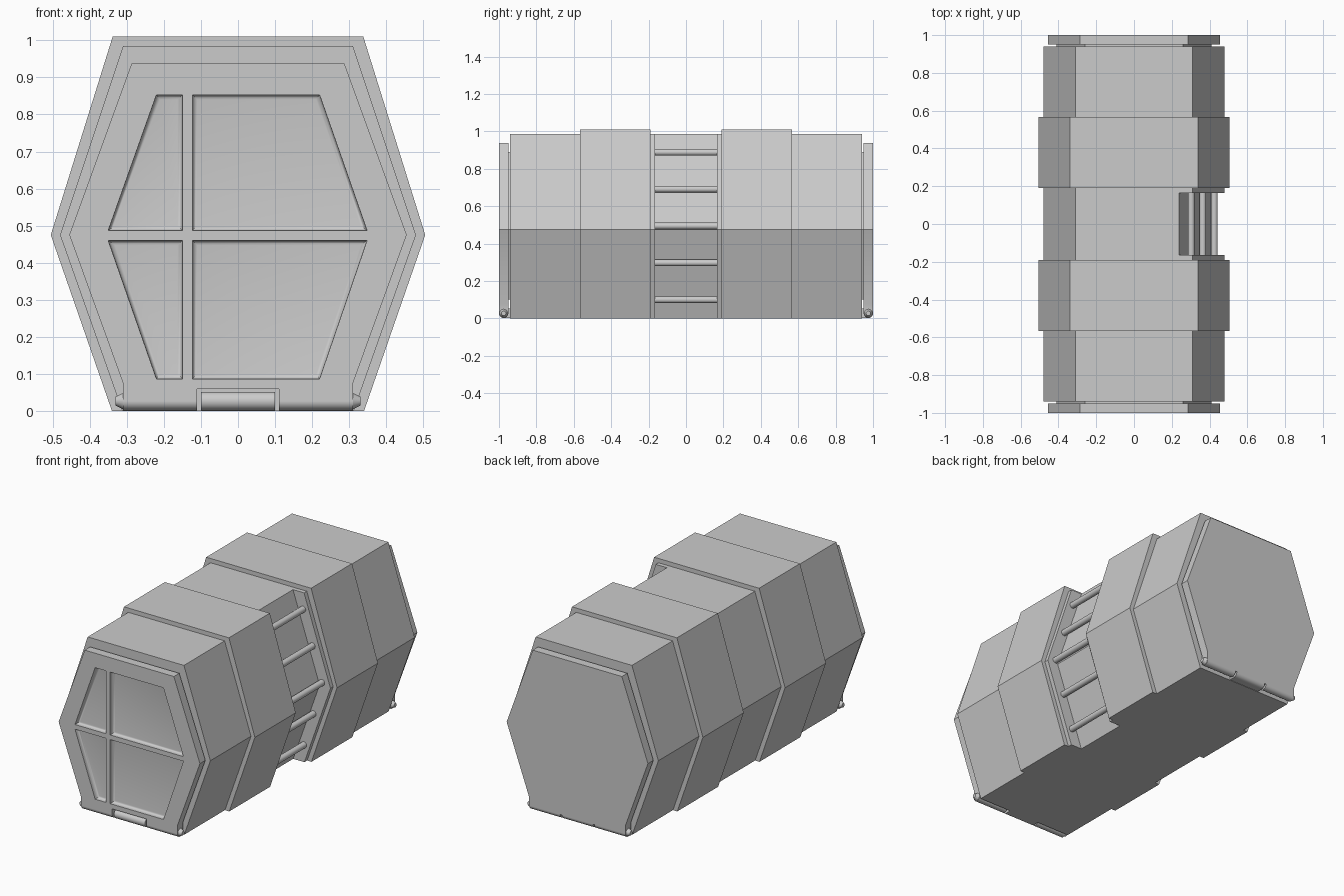
import bpy, bmesh, math
from mathutils import Matrix

cube = bpy.data.objects.get("Cube")
if cube:
    bpy.data.objects.remove(cube)

grey = bpy.data.materials.new("light grey metal")
grey.use_nodes = True
colour = (0.6, 0.6, 0.6, 1)
grey.diffuse_color = colour
grey.node_tree.nodes["Principled BSDF"].inputs["Base Color"].default_value = colour

TURN = Matrix.Rotation(math.pi, 4, 'Z')


def finish(name, bm, turned=False):
    """Turn the mesh data into a named object, optionally facing the back."""
    if turned:
        bm.transform(TURN)
    bmesh.ops.recalc_face_normals(bm, faces=bm.faces)
    mesh = bpy.data.meshes.new(name)
    bm.to_mesh(mesh)
    bm.free()
    mesh.materials.append(grey)
    obj = bpy.data.objects.new(name, mesh)
    bpy.context.collection.objects.link(obj)
    return obj


def add_prism(bm, profile, y0, y1, fillet=0):
    """Extrude an xz profile along y, rounding the edge at y1 if wanted."""
    face = bm.faces.new([bm.verts.new((x, y0, z)) for x, z in profile])
    out = bmesh.ops.extrude_face_region(bm, geom=[face])["geom"]
    new = {v for v in out if isinstance(v, bmesh.types.BMVert)}
    for v in new:
        v.co.y = y1
    if fillet:
        bmesh.ops.recalc_face_normals(bm, faces=bm.faces)
        rim = [e for e in bm.edges if e.verts[0] in new and e.verts[1] in new]
        bmesh.ops.bevel(bm, geom=rim, offset=fillet, segments=4,
                        profile=0.5, affect='EDGES')


def prism(name, profile, y0, y1, turned=False):
    bm = bmesh.new()
    add_prism(bm, profile, y0, y1)
    return finish(name, bm, turned)


def mirrored(half):
    """Close a right-hand half profile with its mirror image."""
    return half + [(-x, z) for x, z in reversed(half)]


def box(x, z0, z1):
    return [(x, z0), (x, z1), (-x, z1), (-x, z0)]


def add_rod(bm, axis, centre, length, r1, r2, sides=24):
    turn = Matrix.Rotation(math.pi / 2, 4, 'Y' if axis == 'X' else 'X')
    bmesh.ops.create_cone(bm, cap_ends=True, segments=sides, radius1=r1,
                          radius2=r2, depth=length,
                          matrix=Matrix.Translation(centre) @ turn)


def select_only(obj):
    bpy.ops.object.select_all(action='DESELECT')
    obj.select_set(True)
    bpy.context.view_layer.objects.active = obj


def cut(obj, cutter):
    mod = obj.modifiers.new("cut", 'BOOLEAN')
    mod.operation = 'DIFFERENCE'
    mod.solver = 'EXACT'
    mod.object = cutter
    select_only(obj)
    bpy.ops.object.modifier_apply(modifier=mod.name)
    bpy.data.objects.remove(cutter)


def smooth(obj):
    select_only(obj)
    bpy.ops.object.shade_smooth_by_angle(angle=math.radians(35))


# Hexagonal hull with a ladder recess down one side
hull = prism("hull", mirrored([(0.312, 0), (0.48, 0.475), (0.31, 0.985)]), -0.94, 0.94)
recess = [(0.2, 1.1), (0.41, 0.475), (0.204, -0.1), (0.7, -0.1), (0.7, 1.1)]
cut(hull, prism("recess_cutter", recess, -0.165, 0.165))

# Raised bands round the hull
for name, y in (("front_band", -0.378), ("back_band", 0.378)):
    prism(name, mirrored([(0.34, 0), (0.505, 0.475), (0.338, 1.01)]), y - 0.188, y + 0.188)

# Ladder rungs following the recess floor
for i in range(5):
    z = 0.1 + 0.197 * i
    x = 0.428 - 0.31 * abs(z - 0.485)
    bm = bmesh.new()
    add_rod(bm, 'Y', (x, 0, z), 0.34, 0.018, 0.018)
    smooth(finish("ladder_rung_%d" % (i + 1), bm))

# Window-like sunken panels of a door
upper, lower = (0.853, 0.487), (0.087, 0.46)
panels = []
for far, near in (upper, lower):
    panels.append([(-0.22, far), (-0.15, far), (-0.15, near), (-0.35, near)])
    panels.append([(-0.123, far), (0.22, far), (0.348, near), (-0.123, near)])

HINGE_Y, HINGE_Z, HINGE_R = -0.975, 0.027, 0.025
door_shape = mirrored([(0.31, HINGE_Z), (0.31, 0.075), (0.455, 0.475), (0.287, 0.937)])

for end, turned in (("front", False), ("back", True)):
    # Narrow neck between hull and door
    prism(end + "_door_neck", mirrored([(0.27, 0.1), (0.41, 0.475), (0.26, 0.89)]),
          -0.952, -0.935, turned)

    # Door slab with panels and a hinge notch cut out
    door = prism(end + "_door", door_shape, -1.0, -0.95, turned)
    for panel in panels:
        bm = bmesh.new()
        add_prism(bm, panel, -1.05, -0.975, 0.013)
        cut(door, finish("panel_cutter", bm, turned))
    cut(door, prism("notch_cutter", box(0.11, -0.1, 0.06), -1.1, -0.9, turned))
    smooth(door)

    # Door knuckles with tapered pin ends
    bm = bmesh.new()
    for side in (-1, 1):
        add_rod(bm, 'X', (side * 0.21, HINGE_Y, HINGE_Z), 0.2, HINGE_R, HINGE_R)
        radii = (0.022, 0.012) if side > 0 else (0.012, 0.022)
        add_rod(bm, 'X', (side * 0.32, HINGE_Y, HINGE_Z), 0.02, *radii)
    smooth(finish(end + "_door_knuckles", bm, turned))

    # Hull knuckle and the leaf that holds it
    bm = bmesh.new()
    add_rod(bm, 'X', (0, HINGE_Y, HINGE_Z), 0.2, HINGE_R, HINGE_R)
    smooth(finish(end + "_hull_knuckle", bm, turned))
    prism(end + "_hinge_leaf", box(0.1, 0.002, 0.052), HINGE_Y, -0.935, turned)
